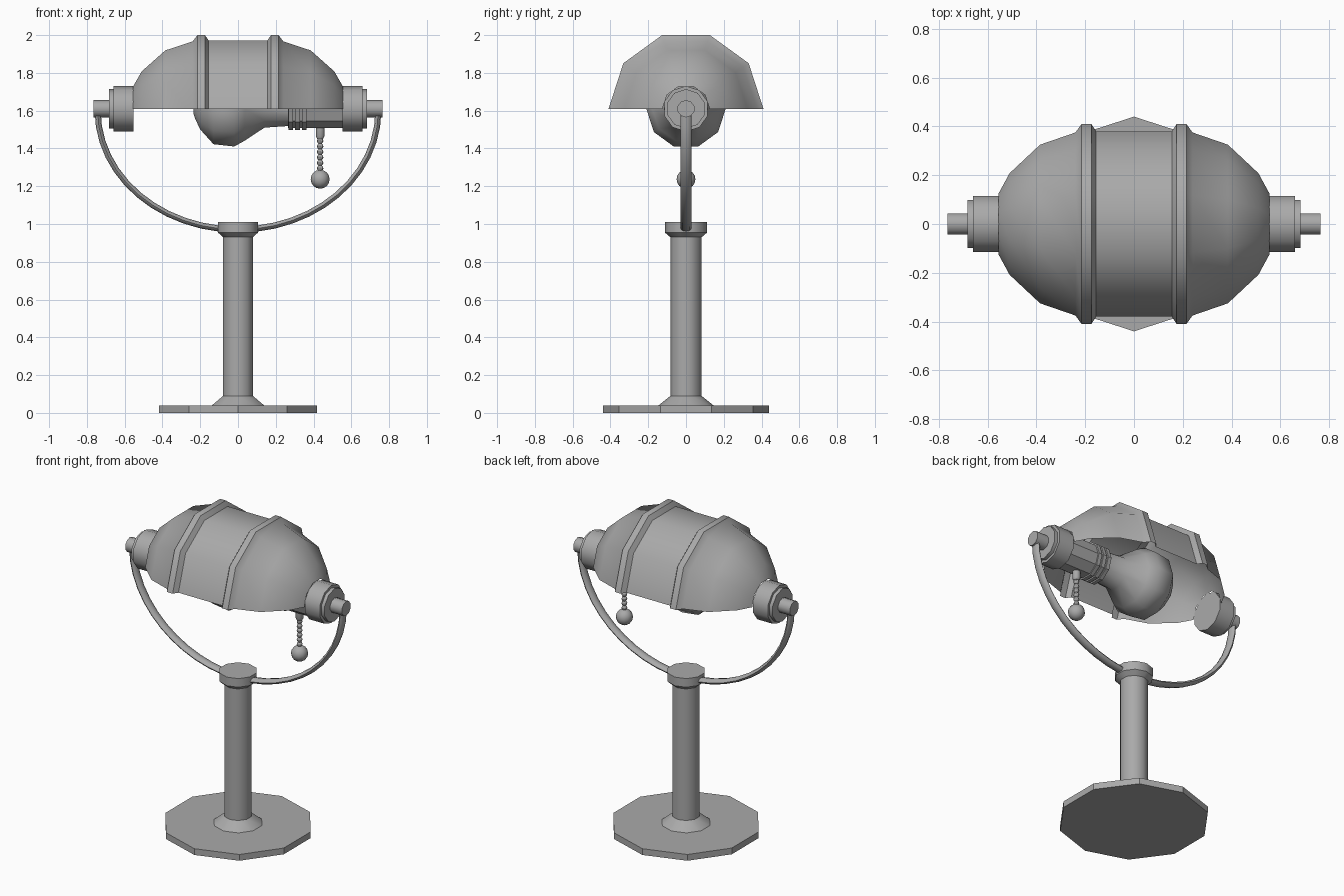
import bpy, bmesh, math
from mathutils import Vector

cube = bpy.data.objects.get("Cube")
if cube:
    bpy.data.objects.remove(cube, do_unlink=True)

GREY = bpy.data.materials.new("mid_grey")
GREY.use_nodes = True
GREY.diffuse_color = (0.4, 0.4, 0.4, 1)
bsdf = next(n for n in GREY.node_tree.nodes if n.type == 'BSDF_PRINCIPLED')
bsdf.inputs["Base Color"].default_value = (0.4, 0.4, 0.4, 1)

SIDES = 10
AXIS_Z = 1.61  # height of the lamp head's pivot line


def finish(name, bm, smooth=True, fix_normals=True):
    """Turn a bmesh into a named object with the shared material."""
    if fix_normals:
        bmesh.ops.recalc_face_normals(bm, faces=bm.faces)
    mesh = bpy.data.meshes.new(name)
    bm.to_mesh(mesh)
    bm.free()
    mesh.materials.append(GREY)
    obj = bpy.data.objects.new(name, mesh)
    bpy.context.collection.objects.link(obj)
    if smooth:
        bpy.ops.object.select_all(action='DESELECT')
        obj.select_set(True)
        bpy.context.view_layer.objects.active = obj
        bpy.ops.object.shade_smooth_by_angle(angle=math.radians(42))
    return obj


def bridge(bm, rings, closed=True):
    for a, b in zip(rings, rings[1:]):
        n = len(a)
        for i in range(n if closed else n - 1):
            j = (i + 1) % n
            bm.faces.new((a[i], a[j], b[j], b[i]))


def lathe(name, profile, axis='x', turn=0, half=False, smooth=True):
    """Spin (position, radius) pairs round the pivot line or the vertical."""
    bm = bmesh.new()
    count = SIDES // 2 + 1 if half else SIDES
    rings = []
    for t, r in profile:
        ring = []
        for k in range(count):
            a = math.tau * k / SIDES + turn
            c, s = r * math.cos(a), r * math.sin(a)
            ring.append(bm.verts.new((t, c, AXIS_Z + s) if axis == 'x' else (s, c, t)))
        rings.append(ring)
    bridge(bm, rings, closed=not half)
    if not half:
        bm.faces.new(rings[0])
        bm.faces.new(rings[-1])
        return finish(name, bm, smooth)
    # Open shell: make the faces point away from the pivot line
    bm.normal_update()
    for f in bm.faces:
        if f.normal.dot(f.calc_center_median() - Vector((0, 0, AXIS_Z))) < 0:
            f.normal_flip()
    return finish(name, bm, smooth, fix_normals=False)


def ball(name, x, z, r, u, v):
    bm = bmesh.new()
    bmesh.ops.create_uvsphere(bm, u_segments=u, v_segments=v, radius=r)
    bmesh.ops.translate(bm, verts=bm.verts, vec=(x, 0, z))
    return finish(name, bm)


# Stand
lathe("base_plate", [(0, 0.44), (0.04, 0.44)], 'z', smooth=False)
lathe("column", [(0.04, 0.145), (0.09, 0.083), (0.93, 0.083),
                 (0.955, 0.112), (1.01, 0.112)], 'z')

# Curved yoke with a flattened section
bm = bmesh.new()
rings = []
STEPS = 24
for i in range(STEPS + 1):
    a = math.pi * (1 + i / STEPS)
    centre = Vector((0.743 * math.cos(a), 0, 1.6 + 0.63 * math.sin(a)))
    out = Vector((0.63 * math.cos(a), 0, 0.743 * math.sin(a))).normalized()
    rings.append([bm.verts.new(centre + out * 0.016 * math.cos(b) + Vector((0, 0.029 * math.sin(b), 0)))
                  for b in (math.tau * k / 8 for k in range(8))])
bridge(bm, rings)
bm.faces.new(rings[0])
bm.faces.new(rings[-1])
finish("yoke", bm)

# Half-round shade with two raised ribs
side = [(0.555, 0.125), (0.51, 0.208), (0.385, 0.325), (0.24, 0.375),
        (0.215, 0.41), (0.175, 0.41), (0.155, 0.38)]
lathe("shade", [(-x, r) for x, r in side] + side[::-1], half=True)

# Pivot caps and pins on both ends
for sign, label in ((-1, "right"), (1, "left")):
    cap = [(0.553, 0.121), (0.66, 0.121), (0.66, 0.104), (0.682, 0.104)]
    pin = [(0.67, 0.046), (0.765, 0.046)]
    lathe(label + "_cap", [(sign * x, r) for x, r in cap], turn=math.pi / 2)
    lathe(label + "_pin", [(sign * x, r) for x, r in pin], turn=math.pi / 2)

# Bulb and its socket
lathe("bulb", [(-0.235, 0.03), (-0.225, 0.06), (-0.2, 0.115), (-0.13, 0.197), (-0.02, 0.21),
               (0.035, 0.178), (0.14, 0.105), (0.28, 0.095)])
lathe("socket", [(0.265, 0.108), (0.56, 0.108)], smooth=False)
for i in range(3):
    x = 0.268 + i * 0.035
    lathe("socket_ring", [(x, 0.117), (x + 0.024, 0.117)], smooth=False)

# Pull chain
CHAIN_X = 0.435
stem = lathe("chain_stem", [(1.45, 0.016), (1.465, 0.024), (1.52, 0.024)], 'z')
stem.location.x = CHAIN_X
for i in range(6):
    ball("chain_bead", CHAIN_X, 1.44 - i * 0.029, 0.017, 8, 6)
ball("chain_knob", CHAIN_X, 1.237, 0.05, 12, 8)
